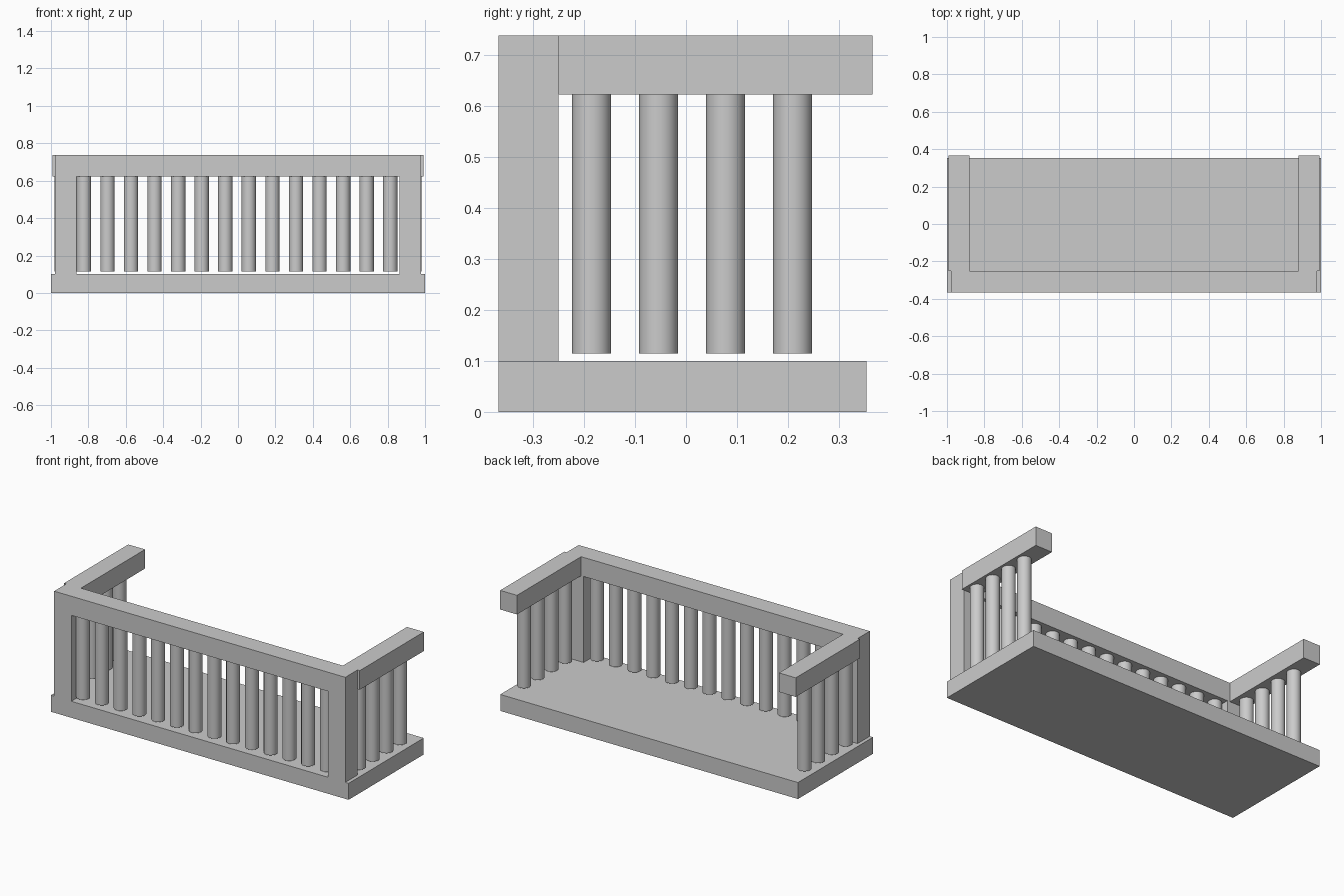
import bpy, bmesh

if "Cube" in bpy.data.objects:
    bpy.data.objects.remove(bpy.data.objects["Cube"])

def make_object(name, bm):
    bmesh.ops.recalc_face_normals(bm, faces=bm.faces)
    mesh = bpy.data.meshes.new(name)
    bm.to_mesh(mesh)
    bm.free()
    obj = bpy.data.objects.new(name, mesh)
    bpy.context.collection.objects.link(obj)
    return obj

def box(name, x0, x1, y0, y1, z0, z1):
    bm = bmesh.new()
    bmesh.ops.create_cube(bm, size=1)
    for v in bm.verts:
        v.co.x = x1 if v.co.x > 0 else x0
        v.co.y = y1 if v.co.y > 0 else y0
        v.co.z = z1 if v.co.z > 0 else z0
    return make_object(name, bm)

RAIL_Z, TOP_Z = 0.622, 0.738
FRONT_Y, POST_Y = -0.367, -0.25

def baluster(name, x, y, r=0.0383, z0=0.115, z1=RAIL_Z):
    bpy.ops.mesh.primitive_cylinder_add(vertices=32, radius=r, depth=z1 - z0,
                                        location=(x, y, (z0 + z1) / 2))
    obj = bpy.context.object
    obj.name = name
    bpy.ops.object.shade_smooth_by_angle()

# Floor slab
box("floor_slab", -1, 1, FRONT_Y, 0.354, 0, 0.1)

# Front frame: two posts and top rail as one extruded arch profile
bm = bmesh.new()
out, inn = 0.978, 0.863
profile = [(-out, 0.1), (-out, TOP_Z), (out, TOP_Z), (out, 0.1),
           (inn, 0.1), (inn, RAIL_Z), (-inn, RAIL_Z), (-inn, 0.1)]
face = bm.faces.new([bm.verts.new((x, FRONT_Y, z)) for x, z in profile])
ext = bmesh.ops.extrude_face_region(bm, geom=[face], use_keep_orig=True)
for v in ext["geom"]:
    if isinstance(v, bmesh.types.BMVert):
        v.co.y = POST_Y
make_object("front_frame", bm)

# Side handrails and their balusters
for side, s in (("left", -1), ("right", 1)):
    a, b = sorted((s * 0.88, s * 0.993))
    box(f"{side}_handrail", a, b, POST_Y, 0.365, RAIL_Z, TOP_Z)
    for i in range(4):
        baluster(f"{side}_baluster_{i + 1}", s * 0.942, -0.185 + i * 0.1313)

# Front balusters
for i in range(14):
    baluster(f"front_baluster_{i + 1}", -0.824 + i * 0.126, -0.309)
